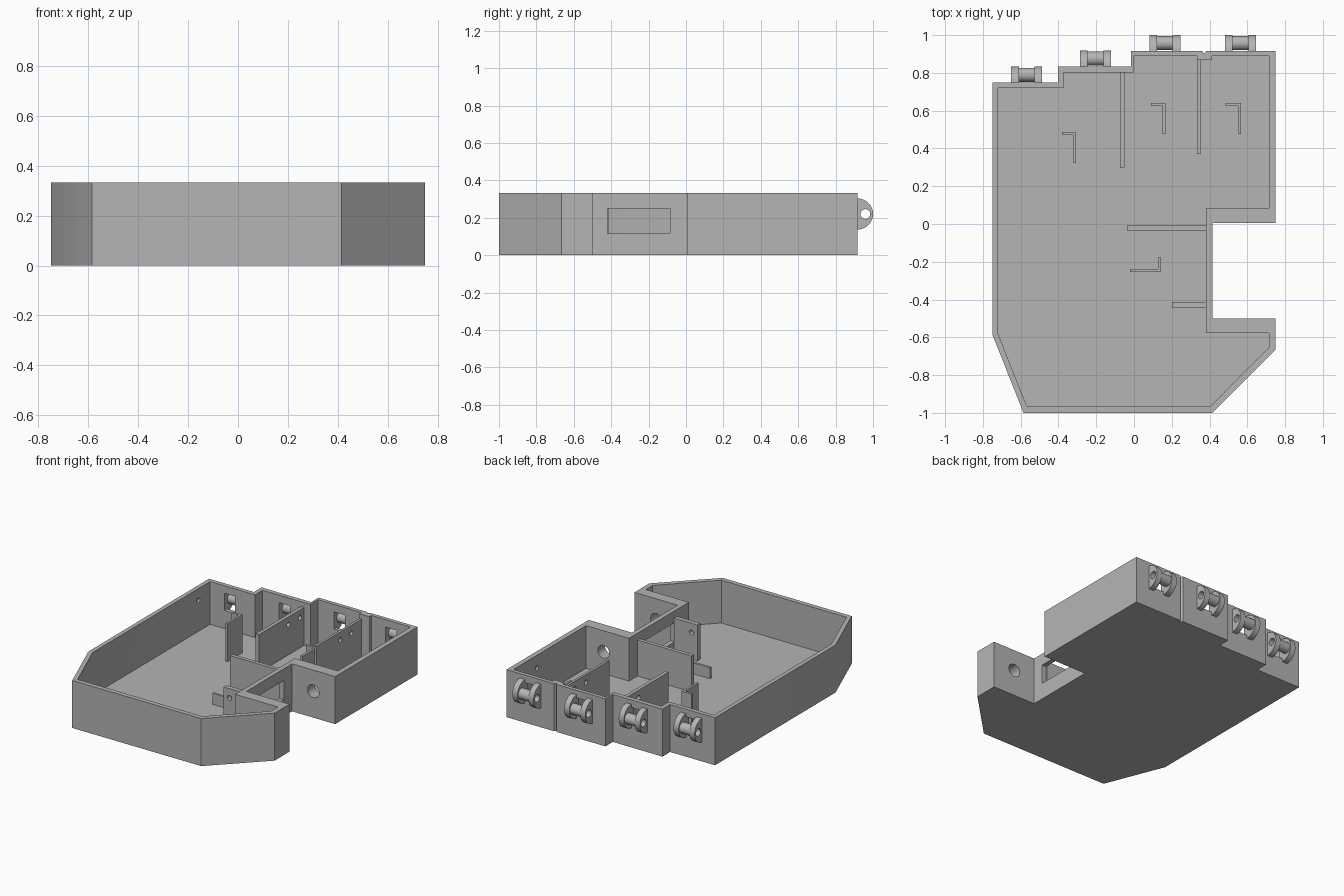
import bpy, bmesh, math
from mathutils import Matrix, Vector

if "Cube" in bpy.data.objects:
    bpy.data.objects.remove(bpy.data.objects["Cube"], do_unlink=True)

grey = bpy.data.materials.new("plain grey")
grey.use_nodes = True
tone = (0.46, 0.46, 0.46, 1)
grey.diffuse_color = tone
grey.node_tree.nodes["Principled BSDF"].inputs["Base Color"].default_value = tone

FLOOR, TOP = 0.033, 0.333


def finish(name, bm):
    bmesh.ops.recalc_face_normals(bm, faces=bm.faces)
    mesh = bpy.data.meshes.new(name)
    bm.to_mesh(mesh)
    bm.free()
    mesh.materials.append(grey)
    ob = bpy.data.objects.new(name, mesh)
    bpy.context.collection.objects.link(ob)
    return ob


def prism(name, outline, start, end, along_x=False):
    """Extrude a 2D outline along z, or a (y, z) outline along x."""
    bm = bmesh.new()
    pts = [(start, a, b) if along_x else (a, b, start) for a, b in outline]
    face = bm.faces.new([bm.verts.new(p) for p in pts])
    new = bmesh.ops.extrude_face_region(bm, geom=[face])["geom"]
    move = Vector((end - start, 0, 0)) if along_x else Vector((0, 0, end - start))
    bmesh.ops.translate(bm, vec=move, verts=[v for v in new if isinstance(v, bmesh.types.BMVert)])
    return finish(name, bm)


def box(name, x, y, z):
    return prism(name, [(x[0], y[0]), (x[1], y[0]), (x[1], y[1]), (x[0], y[1])], *z)


def rod(name, axis, center, radius, length):
    bm = bmesh.new()
    turn = Matrix.Rotation(math.pi / 2, 4, "Y" if axis == "x" else "X")
    bmesh.ops.create_cone(bm, cap_ends=True, segments=32, radius1=radius, radius2=radius,
                          depth=length, matrix=Matrix.Translation(center) @ turn)
    return finish(name, bm)


def cut(ob, *cutters):
    """Subtract each cutter, then discard it."""
    for c in cutters:
        c.hide_render = True
        mod = ob.modifiers.new("cut", "BOOLEAN")
        mod.operation, mod.solver, mod.object = "DIFFERENCE", "EXACT", c
        bpy.context.view_layer.update()
        mesh = bpy.data.meshes.new_from_object(ob.evaluated_get(bpy.context.evaluated_depsgraph_get()))
        ob.modifiers.clear()
        ob.data = mesh
        bpy.data.objects.remove(c, do_unlink=True)
    return ob


def smooth(ob):
    bpy.ops.object.select_all(action="DESELECT")
    ob.select_set(True)
    bpy.context.view_layer.objects.active = ob
    bpy.ops.object.shade_smooth_by_angle(angle=math.radians(30))


# Open tray: outer outline minus the inner pocket
outer = [(-.75, .75), (-.402, .75), (-.402, .835), (-.017, .835), (-.017, .917),
         (.362, .917), (.372, .9), (.382, .917), (.75, .917), (.75, .005), (.415, .005),
         (.415, -.5), (.75, -.5), (.75, -.665), (.415, -1), (-.585, -1), (-.75, -.585)]
inner = [(-.72, .72), (-.372, .72), (-.372, .803), (-.002, .803), (-.002, .89),
         (.334, .89), (.334, .867), (.412, .867), (.412, .89), (.715, .89), (.715, .085),
         (.382, .085), (.382, -.577), (.715, -.577), (.715, -.652), (.402, -.967),
         (-.566, -.967), (-.72, -.58)]
tray = prism("tray", outer, 0, TOP)
cut(tray, prism("pocket", inner, FLOOR, .5),
    box("window", (.36, .45), (-.42, -.085), (.115, .25)),
    rod("rear_port", "y", (.58, .04, .185), .045, .2),
    rod("front_port", "y", (.58, -.54, .185), .045, .2),
    rod("right_axle_socket", "x", (-.72, .59, .25), .017, .03),
    rod("left_axle_socket", "x", (.715, .63, .245), .017, .03))

# Hinge brackets on the stepped back wall, each with an opening behind its roller
for i, (cx, wall) in enumerate([(-.568, .75), (-.203, .835), (.163, .917), (.564, .917)], 1):
    cut(tray, box("opening", (cx - .042, cx + .042), (wall - .07, wall + .04), (.16, .28)))
    arc = [(wall + .083 * math.cos(t), .22 + .083 * math.sin(t))
           for t in (math.pi * (k / 20 - .5) for k in range(21))]
    for side, s in (("right", -1), ("left", 1)):
        a, b = sorted((cx + s * .042, cx + s * .082))
        lug = prism(f"hinge_{i}_{side}_lug", arc, a, b, along_x=True)
        cut(lug, rod("pin_hole", "x", (cx, wall + .042, .22), .026, .4))
        smooth(lug)
    roller = rod(f"hinge_{i}_roller", "x", (cx, wall + .04, .22), .037, .084)
    cut(roller, rod("pin_hole", "x", (cx, wall + .042, .22), .026, .4))
    smooth(roller)
smooth(tray)

# Tall dividers with axle holes
for name, x, y in [("right_divider", (-.074, -.049), (.3, .803)),
                   ("left_divider", (.334, .351), (.37, .867))]:
    divider = box(name, x, y, (FLOOR, .3))
    cut(divider, *[rod("hole", "x", (x[0], hy, .245), .017, .2) for hy in (.63, .755)])
    smooth(divider)

# Cross plates reaching in from the recess wall
box("rear_cross_plate", (-.037, .382), (-.035, -.009), (FLOOR, .285))
plate = box("front_cross_plate", (.2, .382), (-.444, -.412), (FLOOR, .285))
cut(plate, rod("hole", "y", (.245, -.43, .22), .017, .2))
smooth(plate)

# L-shaped corner holders standing on the floor: left edge, corner, far end, height
T = .016
for i, (x0, x1, y0, y1, corner_top, h) in enumerate([
        (-.382, -.307, .323, .487, True, .3), (.09, .168, .477, .64, True, .14),
        (.485, .567, .477, .64, True, .14), (-.02, .144, -.255, -.177, False, .11)], 1):
    a, b = (y1 - T, y1) if corner_top else (y0, y0 + T)
    ell = [(x0, a), (x1 - T, a), (x1 - T, y0), (x1, y0), (x1, b), (x0, b)]
    if not corner_top:
        ell = [(x0, a), (x1, a), (x1, y1), (x1 - T, y1), (x1 - T, b), (x0, b)]
    prism(f"corner_holder_{i}", ell, FLOOR, h)
